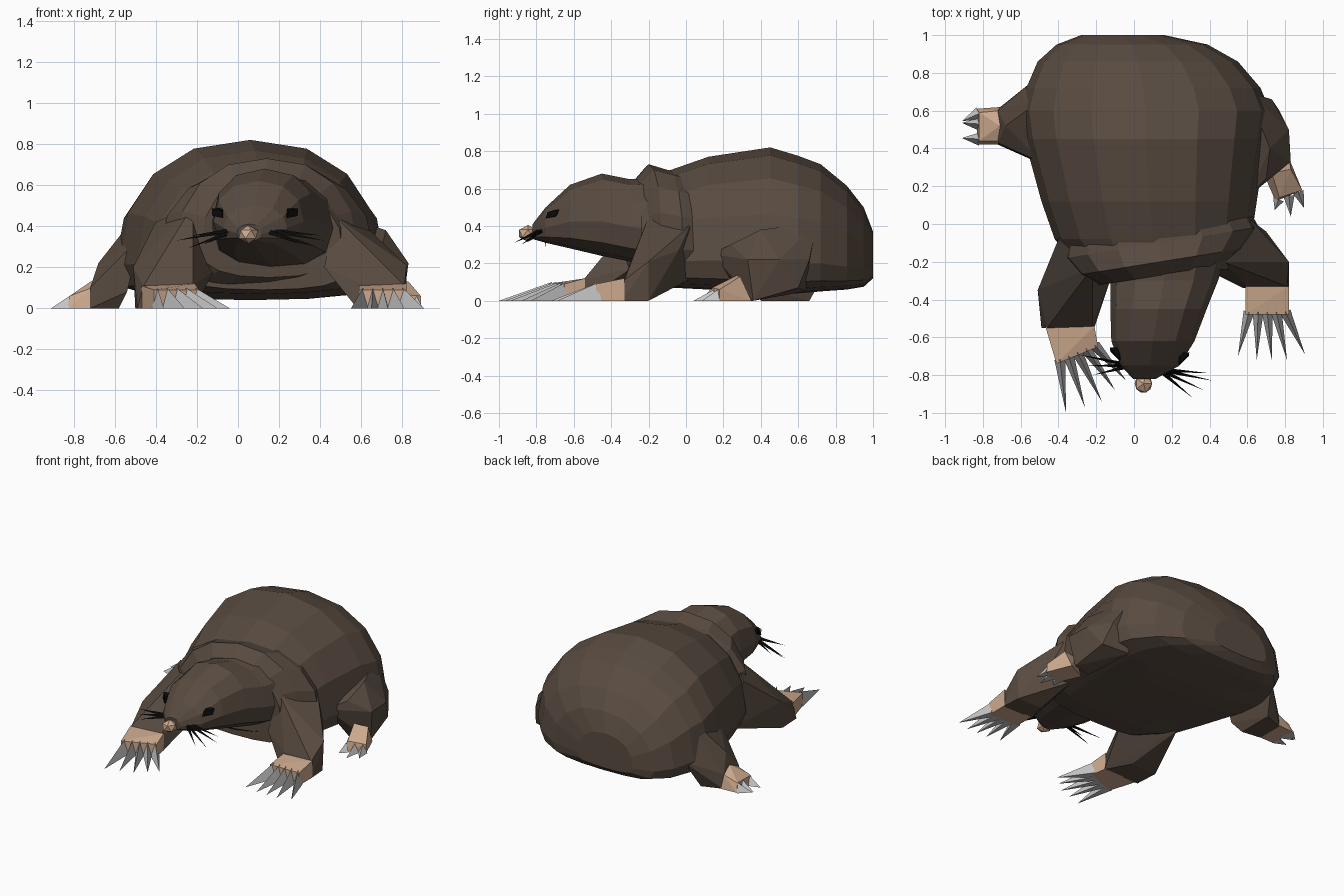
import bpy, bmesh, math
from mathutils import Vector

if "Cube" in bpy.data.objects:
    bpy.data.objects.remove(bpy.data.objects["Cube"])


def material(name, rgb):
    m = bpy.data.materials.new(name)
    m.diffuse_color = (*rgb, 1)
    m.use_nodes = True
    m.node_tree.nodes["Principled BSDF"].inputs["Base Color"].default_value = m.diffuse_color
    return m


FUR = material("dark brown fur", (0.098, 0.070, 0.052))
SKIN = material("pink skin", (0.61, 0.40, 0.27))
CLAW = material("grey claw", (0.57, 0.57, 0.57))
BLACK = material("black", (0.003, 0.003, 0.003))


def finish(name, bm, mat):
    bmesh.ops.recalc_face_normals(bm, faces=bm.faces)
    me = bpy.data.meshes.new(name)
    bm.to_mesh(me)
    bm.free()
    me.materials.append(mat)
    ob = bpy.data.objects.new(name, me)
    bpy.context.collection.objects.link(ob)
    return ob


def hull(name, points, mat):
    """Faceted convex solid around a few points."""
    bm = bmesh.new()
    for p in points:
        bm.verts.new(p)
    out = bmesh.ops.convex_hull(bm, input=bm.verts)
    junk = {g for g in out["geom_interior"] + out["geom_unused"]
            if isinstance(g, bmesh.types.BMVert)}
    bmesh.ops.delete(bm, geom=list(junk), context='VERTS')
    return finish(name, bm, mat)


def loft(name, rings, mat, widest=0.25, tilt=0.0, n=16, low=0.7):
    """Skin cross-sections along y; ring = (y, centre x, half width, top, bottom)."""
    bm = bmesh.new()
    loops = []
    for y, cx, hw, top, bot in rings:
        zw = bot + (top - bot) * widest
        loop = []
        for i in range(n):
            a = math.tau * i / n
            c, s = math.cos(a), math.sin(a)
            if abs(c) < 1e-6:
                c = 0.0
            if abs(s) < 1e-6:
                s = 0.0
            dx = hw * math.copysign(abs(c) ** 0.88, c)
            power = 0.92 if s > 0 else low
            h = (top - zw) if s > 0 else (zw - bot)
            dz = h * math.copysign(abs(s) ** power, s)
            loop.append(bm.verts.new((cx + dx, y + tilt * dx, zw + dz)))
        loops.append(loop)
    for a, b in zip(loops, loops[1:]):
        for i in range(n):
            j = (i + 1) % n
            bm.faces.new((a[i], a[j], b[j], b[i]))
    bm.faces.new(loops[0])
    bm.faces.new(loops[-1])
    return finish(name, bm, mat)


def spike(name, base, tip, width, height, mat):
    """Three-sided pointed blade, used for claws and whiskers."""
    b, t = Vector(base), Vector(tip)
    side = (t - b).cross(Vector((0, 0, 1))).normalized() * width / 2
    return hull(name, [b + side, b - side, b + Vector((0, 0, height)), t], mat)


def ball(name, loc, scale, mat):
    bm = bmesh.new()
    bmesh.ops.create_icosphere(bm, subdivisions=1, radius=1)
    for v in bm.verts:
        v.co = Vector(loc) + Vector(c * s for c, s in zip(v.co, scale))
    return finish(name, bm, mat)


# Round body with a flat belly, shoulder collar and head
loft("body", [(-0.24, .12, .40, .64, .09), (-0.08, .10, .52, .70, .07),
              (0.12, .08, .57, .77, .06), (0.45, .06, .64, .82, .04),
              (0.60, .06, .66, .775, .04), (0.72, .05, .62, .73, .05),
              (0.86, .02, .53, .615, .06), (0.95, -.01, .40, .50, .075),
              (1.0, -.06, .22, .37, .12)], FUR, widest=.22, low=.5)
loft("shoulder_collar", [(-0.04, .13, .50, .69, .09), (-0.10, .14, .52, .70, .09),
                         (-0.20, .14, .44, .73, .10), (-0.27, .15, .33, .65, .15)],
     FUR, widest=.3, tilt=0.16)
loft("head", [(-.15, .16, .33, .66, .18), (-.30, .16, .285, .65, .21),
              (-.45, .13, .255, .68, .24), (-.62, .10, .22, .62, .28),
              (-.75, .085, .155, .50, .31), (-.82, .055, .06, .41, .33)],
     FUR, widest=0.42, n=12)

# Nose and eyes
ball("nose", (.05, -.845, .36), (.052, .055, .045), SKIN)
for side, x, y, slant in (("left", -.10, -.685, 1), ("right", .265, -.71, -1)):
    hull(f"{side}_eye", [(x - .028 * slant, y + .03, .485), (x - .025 * slant, y + .01, .45),
                         (x + .025 * slant, y - .04, .44), (x + .02 * slant, y - .03, .475),
                         (x + .03 * slant, y + .03, .49), (x + .04 * slant, y + .02, .45)], BLACK)

# Whiskers
for side, root, tips in (
        ("left", (-.01, -.75, .37), [(-.30, -.69, .33), (-.25, -.75, .29), (-.22, -.80, .355), (-.17, -.72, .31)]),
        ("right", (.13, -.77, .37), [(.42, -.83, .33), (.37, -.88, .30), (.31, -.92, .31), (.40, -.79, .355)])):
    for i, tip in enumerate(tips):
        spike(f"{side}_whisker_{i}", root, tip, .025, .025, BLACK)

# Front legs
hull("left_front_leg", [
    (-.40, -.08, .42), (-.22, -.23, .50), (-.12, -.28, .18), (-.36, .0, .10),
    (-.51, -.35, .20), (-.50, -.38, 0), (-.30, -.38, 0), (-.49, -.55, 0),
    (-.21, -.55, 0), (-.46, -.55, .11), (-.22, -.55, .11)], FUR)
hull("right_front_leg", [
    (.62, .02, .40), (.47, -.20, .45), (.42, -.26, .2), (.55, .03, .12),
    (.70, -.04, .27), (.82, -.2, .21), (.62, -.2, 0), (.81, -.2, 0),
    (.82, -.34, 0), (.58, -.34, 0), (.81, -.33, .11), (.60, -.33, .12)], FUR)

# Front paws, each with a fan of five long claws
paws = {
    "left": ((-.47, -.54), (-.21, -.54), (-.41, -.74), (-.19, -.65),
             [(-.36, -1.0), (-.26, -.97), (-.17, -.94), (-.10, -.88), (-.04, -.83)]),
    "right": ((.59, -.33), (.82, -.33), (.59, -.48), (.82, -.48),
              [(.55, -.70), (.65, -.72), (.73, -.72), (.81, -.72), (.905, -.69)]),
}
for side, (b0, b1, f0, f1, tips) in paws.items():
    pts = [(x, y, z) for (x, y), zs in ((b0, (0, .11)), (b1, (0, .12)),
                                        (f0, (0, .09)), (f1, (0, .09))) for z in zs]
    hull(f"{side}_front_paw", pts, SKIN)
    p0, p1 = Vector((*f0, 0)), Vector((*f1, 0))
    for i, tip in enumerate(tips):
        base = p0.lerp(p1, .08 + .21 * i) + Vector((0, .015, 0))
        spike(f"{side}_front_claw_{i}", base, (*tip, 0), .058, .10, CLAW)

# Hind legs
hull("left_hind_leg", [
    (-.72, .61, .0), (-.72, .60, .10), (-.72, .42, 0), (-.72, .43, .10),
    (-.68, .52, .22), (-.52, .77, .20), (-.46, .68, .50), (-.48, .32, .34),
    (-.54, .34, .08), (-.58, .66, 0), (-.58, .40, 0)], FUR)
hull("right_hind_leg", [
    (.77, .60, .07), (.80, .36, 0), (.66, .32, 0), (.58, .64, .05),
    (.82, .50, .22), (.83, .33, .22), (.72, .29, .13), (.70, .24, .30),
    (.72, .40, .38), (.73, .66, .22), (.60, .70, .42), (.60, .14, .25)], FUR)

# Hind feet with short claws
hull("left_hind_foot", [
    (-.70, .62, 0), (-.70, .42, 0), (-.71, .60, .10), (-.71, .52, .135), (-.71, .44, .10),
    (-.83, .61, 0), (-.83, .42, 0), (-.82, .59, .06), (-.82, .44, .06)], SKIN)
for i, (base, tip) in enumerate((((-.82, .585), (-.91, .545)), ((-.82, .53), (-.91, .535)),
                                 ((-.82, .45), (-.91, .455)))):
    spike(f"left_hind_claw_{i}", (*base, 0), (*tip, 0), .07, .06, CLAW)
hull("right_hind_foot", [
    (.68, .28, 0), (.82, .35, 0), (.89, .18, 0), (.75, .12, 0),
    (.73, .27, .135), (.83, .29, .13), (.89, .18, .06), (.77, .14, .07)], SKIN)
for i, (base, tip) in enumerate((((.765, .13), (.745, .075)), ((.82, .15), (.83, .04)),
                                 ((.87, .17), (.90, .085)))):
    spike(f"right_hind_claw_{i}", (*base, 0), (*tip, 0), .06, .06, CLAW)
